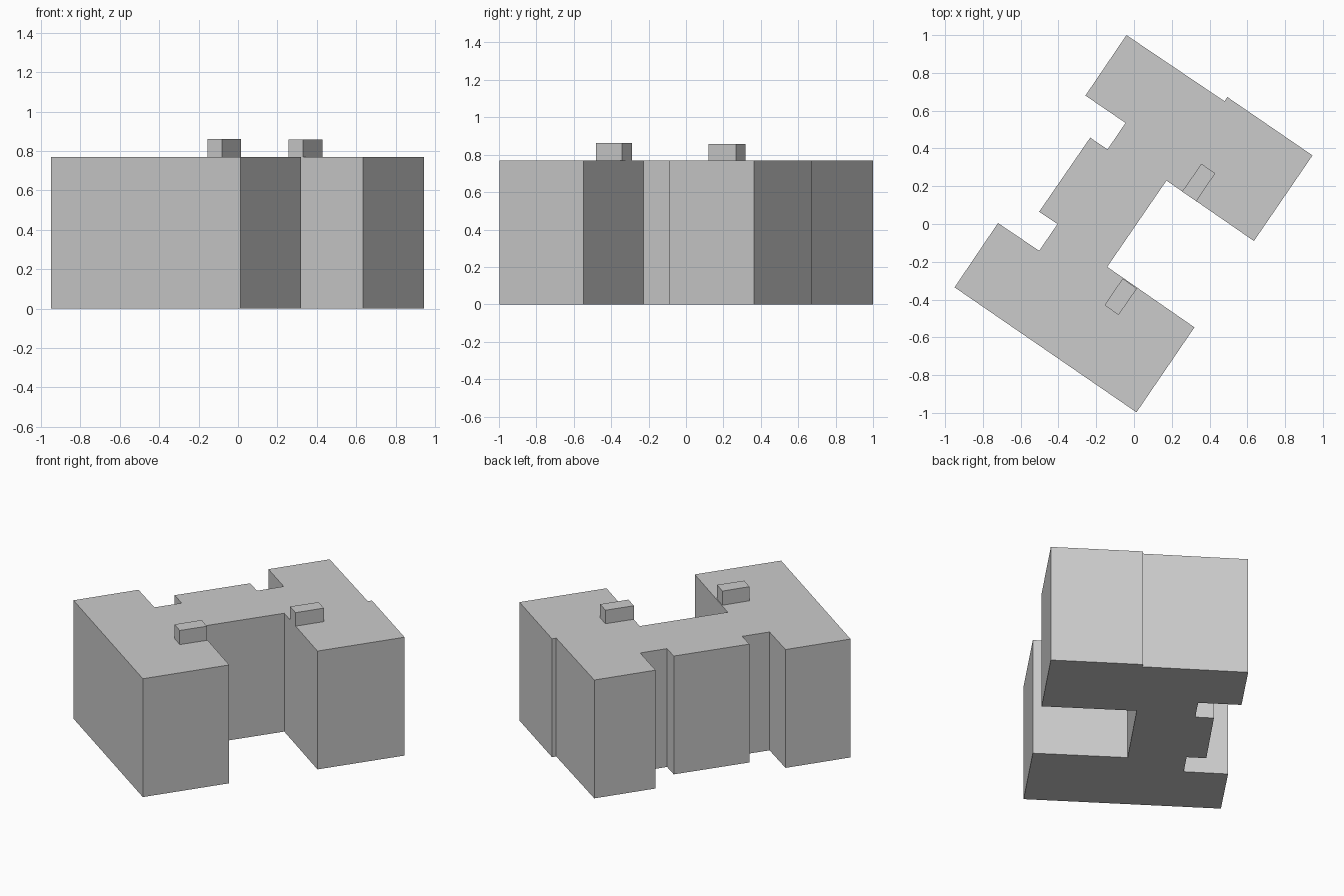
import bpy
import bmesh

if "Cube" in bpy.data.objects:
    bpy.data.objects.remove(bpy.data.objects["Cube"])


def prism(name, outline, z0, z1):
    """Closed straight-walled solid from a plan outline."""
    bm = bmesh.new()
    base = bm.faces.new([bm.verts.new((x, y, z0)) for x, y in outline])
    top = bmesh.ops.extrude_face_region(bm, geom=[base], use_keep_orig=True)
    verts = [v for v in top["geom"] if isinstance(v, bmesh.types.BMVert)]
    bmesh.ops.translate(bm, verts=verts, vec=(0, 0, z1 - z0))
    bmesh.ops.recalc_face_normals(bm, faces=bm.faces)
    mesh = bpy.data.meshes.new(name)
    bm.to_mesh(mesh)
    bm.free()
    obj = bpy.data.objects.new(name, mesh)
    bpy.context.collection.objects.link(obj)
    return obj


ROOF = 0.77

# Main building: two wings joined by a notched middle block
plan = [
    (-0.04, 1.0), (-0.257, 0.68), (-0.045, 0.535), (-0.14, 0.395),
    (-0.232, 0.457), (-0.502, 0.065), (-0.405, 0.0), (-0.502, -0.142),
    (-0.72, 0.005), (-0.95, -0.335), (0.013, -0.997), (0.32, -0.547),
    (-0.142, -0.227), (0.172, 0.23), (0.635, -0.09), (0.945, 0.363),
    (0.494, 0.672), (0.479, 0.65),
]
prism("building_body", plan, 0, ROOF)

# Small roof blocks at the courtyard edge of each wing
prism("roof_block_back", [(0.255, 0.172), (0.33, 0.12), (0.43, 0.268), (0.357, 0.319)], ROOF, 0.858)
prism("roof_block_front", [(-0.155, -0.43), (-0.082, -0.482), (0.015, -0.342), (-0.06, -0.288)], ROOF, 0.862)
